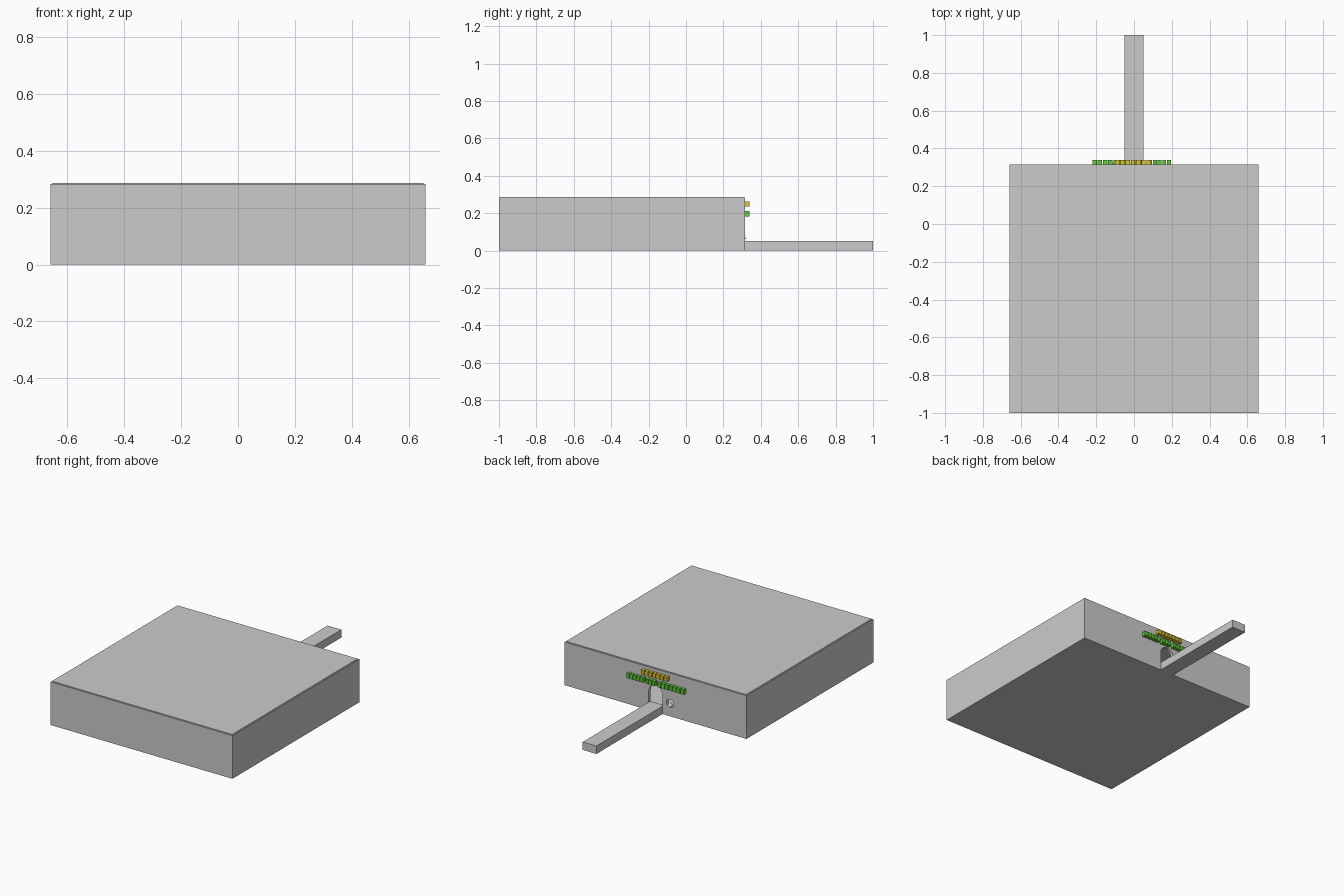
import bpy, math

if "Cube" in bpy.data.objects:
    bpy.data.objects.remove(bpy.data.objects["Cube"])


def box(name, x, y, z, mat=None):
    """Box from (min, max) pairs on each axis."""
    mid = [(a + b) / 2 for a, b in (x, y, z)]
    size = [b - a for a, b in (x, y, z)]
    bpy.ops.mesh.primitive_cube_add(size=1, location=mid)
    ob = bpy.context.object
    ob.name = name
    ob.scale = size
    bpy.ops.object.transform_apply(location=False, rotation=False, scale=True)
    if mat:
        ob.data.materials.append(mat)
    return ob


def rod(name, x, y, z, radius, depth, tilt=90, sides=32):
    """Cylinder whose axis lies along y (tilted about x)."""
    bpy.ops.mesh.primitive_cylinder_add(
        vertices=sides, radius=radius, depth=depth, location=(x, y, z),
        rotation=(math.radians(tilt), 0, 0))
    ob = bpy.context.object
    ob.name = name
    return ob


def cut(target, cutter):
    cutter.hide_render = True
    mod = target.modifiers.new("cut", 'BOOLEAN')
    mod.operation = 'DIFFERENCE'
    mod.solver = 'EXACT'
    mod.object = cutter
    bpy.context.view_layer.objects.active = target
    bpy.ops.object.modifier_apply(modifier=mod.name)
    bpy.data.objects.remove(cutter)


def colour(name, rgb):
    mat = bpy.data.materials.new(name)
    mat.diffuse_color = (*rgb, 1)
    mat.use_nodes = True
    mat.node_tree.nodes["Principled BSDF"].inputs["Base Color"].default_value = mat.diffuse_color
    return mat


yellow = colour("yellow", (0.75, 0.55, 0.03))
green = colour("green", (0.12, 0.60, 0.04))

W, Y0, Y1, H, T = 0.66, -1.0, 0.315, 0.283, 0.02
DOOR, SPRING = 0.05, 0.125

# Hollow hall with floor, open inside under the roof panel
hall = box("hall", (-W, W), (Y0, Y1), (0, H))
cut(hall, box("room_cutter", (-W + T, W - T), (Y0 + T, Y1 - T), (T, H - T)))

# Arched doorway and round window in the back wall
cut(hall, box("door_cutter", (-DOOR, DOOR), (Y1 - 0.05, Y1 + 0.05), (0.05, SPRING)))
cut(hall, rod("arch_cutter", 0, Y1, SPRING, DOOR, 0.1))
cut(hall, rod("window_cutter", -0.105, Y1, 0.085, 0.026, 0.1))

# Thin roof panel, set in slightly from the wall edges
box("roof_panel", (-W + 0.008, W - 0.008), (Y0 + 0.008, Y1 - 0.008), (H - 0.005, H + 0.003))

# Slanted round flap in the window
rod("window_flap", -0.105, Y1 - 0.001, 0.074, 0.014, 0.003, tilt=-56)

# Walkway leading to the door
box("walkway", (-0.05, 0.05), (Y1 - 0.001, 1.0), (0, 0.052))


def sign_row(name, spans, z, mat):
    """Row of plain blocks over each (start, end, count) span."""
    for s, (a, b, n) in enumerate(spans):
        pitch = (b - a) / n
        for i in range(n):
            x = a + i * pitch
            box(f"{name}_{s}_{i}", (x, x + pitch * 0.82), (Y1, Y1 + 0.025), z, mat)


# Plain coloured sign blocks above the door
sign_row("upper_sign_block", [(-0.10, 0.095, 7)], (0.235, 0.262), yellow)
sign_row("lower_sign_block", [(-0.22, -0.025, 7), (-0.01, 0.06, 3), (0.075, 0.20, 5)],
         (0.182, 0.212), green)
